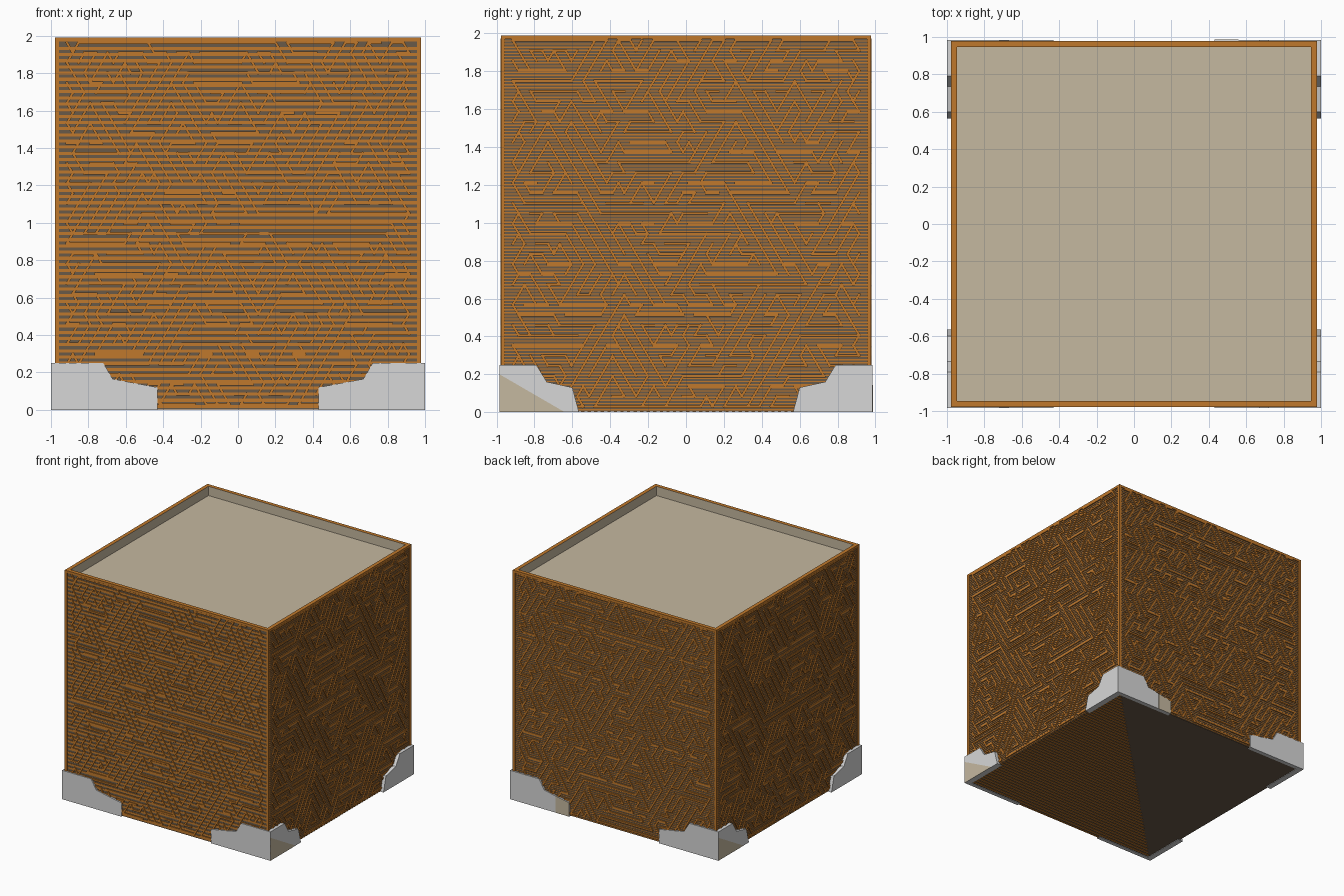
import bpy, bmesh, math, random
from mathutils import Matrix, Vector

if "Cube" in bpy.data.objects:
    bpy.data.objects.remove(bpy.data.objects["Cube"])
random.seed(7)


def material(name, rgb):
    m = bpy.data.materials.new(name)
    m.use_nodes = True
    m.diffuse_color = (*rgb, 1)
    m.node_tree.nodes["Principled BSDF"].inputs["Base Color"].default_value = (*rgb, 1)
    return m


ORANGE = material("orange wood", (0.53, 0.19, 0.025))
DARK = material("dark brown", (0.14, 0.10, 0.065))
BEIGE = material("beige", (0.56, 0.48, 0.35))
GREY = material("light grey", (0.68, 0.68, 0.68))

HALF, TOP, BASE = 0.97, 1.99, 0.004


def finish(bm, name, *mats):
    bmesh.ops.recalc_face_normals(bm, faces=bm.faces)
    mesh = bpy.data.meshes.new(name)
    bm.to_mesh(mesh)
    bm.free()
    for m in mats:
        mesh.materials.append(m)
    ob = bpy.data.objects.new(name, mesh)
    bpy.context.collection.objects.link(ob)
    return ob


def prism(bm, outline, near, far):
    """Extrude an (u, z) outline from depth near to depth far, facing -y."""
    a = [bm.verts.new((u, -near, z)) for u, z in outline]
    b = [bm.verts.new((u, -far, z)) for u, z in outline]
    bm.faces.new(a)
    bm.faces.new(b)
    for i in range(len(a)):
        j = (i + 1) % len(a)
        bm.faces.new((a[i], a[j], b[j], b[i]))


def rect(bm, u0, u1, z0, z1, near, far):
    prism(bm, [(u0, z0), (u1, z0), (u1, z1), (u0, z1)], near, far)


def strip(bm, p, q, width, near, far):
    """Straight raised line between two points of a wall."""
    p, q = Vector(p), Vector(q)
    d = (q - p).normalized() * width / 2
    n = Vector((-d.y, d.x))
    prism(bm, [p - d - n, q + d - n, q + d + n, p - d + n], near, far)


def turn(bm, side):
    """Turn wall geometry to front, left, back or right."""
    bm.transform(Matrix.Rotation(side * math.pi / 2, 4, "Z"))


def maze_runs(pitch):
    """Random tree on a triangular lattice, as straight runs."""
    row = pitch * math.sqrt(3) / 2
    rows, cols = int(1.94 / row), int(1.9 / pitch)

    def place(n):
        return ((n[0] - (cols - 0.5) / 2 + (n[1] % 2) / 2) * pitch, 0.03 + n[1] * row)

    def step(n, k):
        c, r = n
        shift = r % 2
        return [(c + 1, r), (c + shift, r + 1), (c + shift - 1, r + 1),
                (c - 1, r), (c + shift - 1, r - 1), (c + shift, r - 1)][k]

    start = (cols // 2, rows // 2)
    seen, stack, edges = {start}, [(start, 0)], {}
    while stack:
        node, heading = stack[-1]
        free = [k for k in range(6) if step(node, k) not in seen
                and 0 <= step(node, k)[0] <= cols - 1 and 0 <= step(node, k)[1] <= rows]
        if not free:
            stack.pop()
            continue
        k = heading if heading in free and random.random() < 0.6 else random.choice(free)
        new = step(node, k)
        seen.add(new)
        edges[(node, k)] = new
        stack.append((new, k))
    # join consecutive edges with the same heading
    ends = {(new, k) for (_, k), new in edges.items()}
    for (node, k), new in edges.items():
        if (node, k) in ends:
            continue
        while (new, k) in edges:
            new = edges[(new, k)]
        yield place(node), place(new)


# Box body with a sunken top
bm = bmesh.new()
bmesh.ops.create_cube(bm, size=2)
for v in bm.verts:
    v.co = (v.co.x * HALF, v.co.y * HALF, TOP if v.co.z > 0 else BASE)
top = max(bm.faces, key=lambda f: f.calc_center_median().z)
bmesh.ops.inset_region(bm, faces=[top], thickness=0.035)
floor = bmesh.ops.extrude_discrete_faces(bm, faces=[top])["faces"][0]
bmesh.ops.translate(bm, verts=floor.verts, vec=(0, 0, -0.08))
bm.normal_update()
for f in bm.faces:
    c = f.calc_center_median()
    if c.z > TOP - 0.001:
        f.material_index = 1
    elif c.z > 1.5:
        f.material_index = 2
finish(bm, "box_body", DARK, ORANGE, BEIGE)

# Walls: fine slats, border frame and raised maze on each side
for side, name in enumerate(("front", "left", "back", "right")):
    slats = bmesh.new()
    period = 0.033 if side == 0 else 0.0165
    share = 0.5 if side == 0 else 0.4
    for i in range(int(1.97 / period)):
        z = 0.01 + i * period
        rect(slats, -HALF, HALF, z, z + period * share, HALF - 0.002, HALF + 0.003)
    turn(slats, side)
    finish(slats, name + "_slats", ORANGE)

    frame = bmesh.new()
    edge = HALF + 0.008
    for s in (-1, 1):
        rect(frame, *sorted((s * edge, s * (edge - 0.022))), BASE, TOP, HALF - 0.002, edge)
    rect(frame, -edge, edge, TOP - 0.02, TOP, HALF - 0.002, edge)
    turn(frame, side)
    finish(frame, name + "_frame", ORANGE)

    maze = bmesh.new()
    for p, q in maze_runs(0.062):
        strip(maze, p, q, 0.014, HALF - 0.002, HALF + 0.009)
    turn(maze, side)
    finish(maze, name + "_maze", ORANGE)

# Corner feet: stepped plates on both walls of every corner
wide = [(1, 0), (1, 0.25), (0.72, 0.25), (0.67, 0.165), (0.43, 0.12), (0.43, 0)]
narrow = [(0.985, 0), (0.985, 0.25), (0.79, 0.25), (0.735, 0.16), (0.6, 0.13), (0.565, 0)]
for side, name in enumerate(("front", "left", "back", "right")):
    outline, far = (narrow, 1.0) if side % 2 else (wide, 0.985)
    for s, end in ((-1, "a"), (1, "b")):
        foot = bmesh.new()
        prism(foot, [(s * u, z) for u, z in outline], 0.95, far)
        turn(foot, side)
        finish(foot, f"{name}_foot_{end}", GREY)

# Beige patches on some feet
for side, outline, far, name in (
        (1, [(-0.985, 0), (-0.64, 0), (-0.985, 0.2)], 1.0, "left"),
        (3, [(-0.985, 0), (-0.64, 0), (-0.985, 0.2)], 1.0, "right"),
        (2, [(-0.43, 0), (-0.56, 0), (-0.56, 0.144), (-0.43, 0.12)], 0.985, "back")):
    patch = bmesh.new()
    prism(patch, outline, far - 0.002, far + 0.001)
    turn(patch, side)
    finish(patch, name + "_foot_patch", BEIGE)

# Underside slats over half of the base, cut along the diagonal
under = bmesh.new()
count = 56
for i in range(count):
    y = -HALF + 2 * HALF * i / count
    h = HALF / count
    prism(under, [(y, 0.001), (HALF, 0.001), (HALF, BASE + 0.001), (y, BASE + 0.001)], -y, -y - h)
finish(under, "underside_slats", ORANGE)
